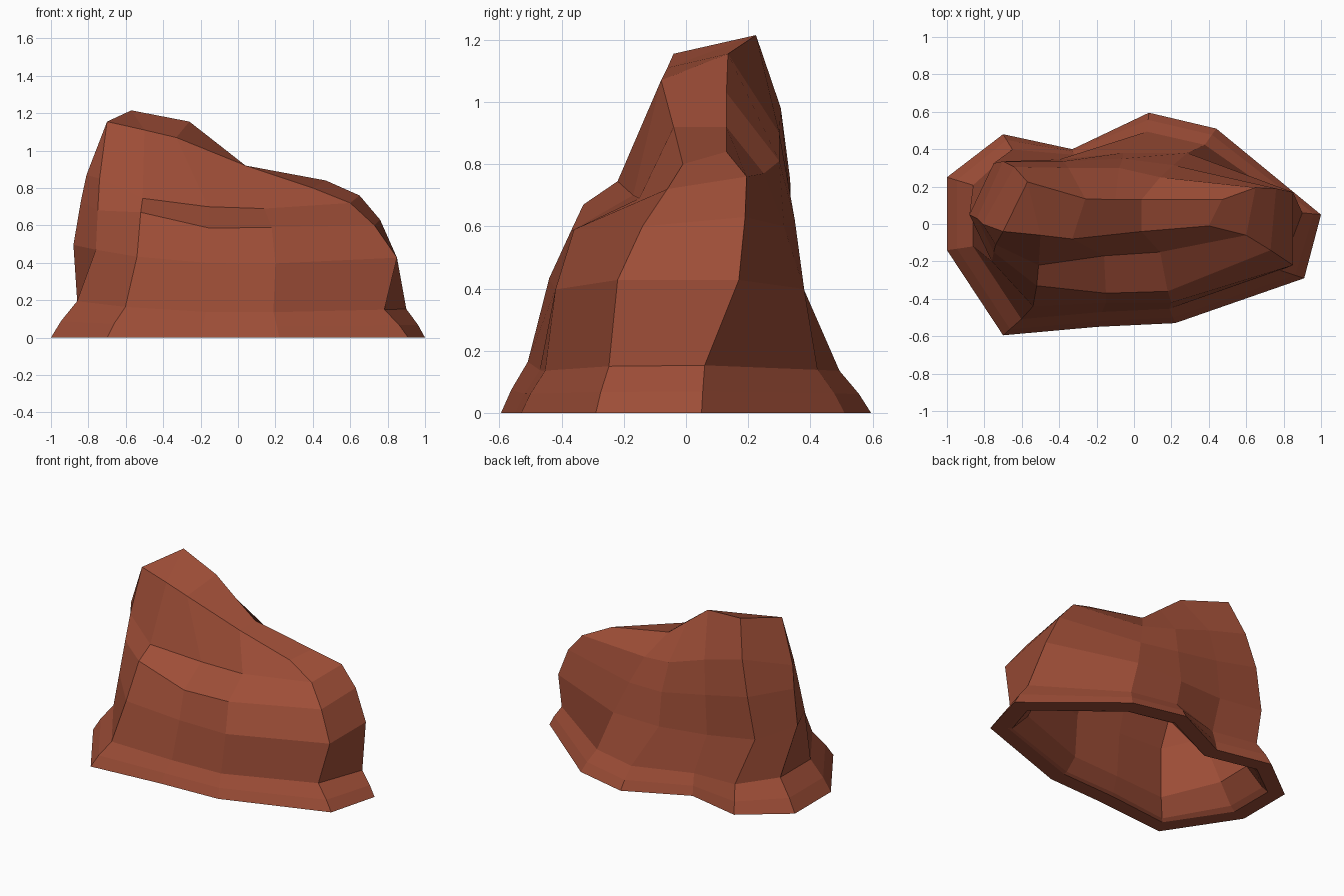
import bpy, bmesh
from mathutils import Vector

if "Cube" in bpy.data.objects:
    bpy.data.objects.remove(bpy.data.objects["Cube"])

# Cross-sections of the rock: 11 corners each, left end first, anticlockwise
base = [(-1, .25), (-1, -.14), (-.7, -.595), (-.2, -.55), (.22, -.53), (.91, -.29),
        (1, .05), (.44, .51), (.08, .595), (-.33, .4), (-.7, .48)]
waist = [(-.88, .05), (-.76, -.2), (-.54, -.44), (-.15, -.42), (.2, -.42), (.85, -.22),
         (.85, .17), (.285, .38), (-.06, .38), (-.4, .345), (-.75, .325)]
shoulder = [(-.84, .03, .73), (-.75, -.15, .68), (-.52, -.33, .67), (-.15, -.37, .585),
            (.18, -.36, .59), (.73, -.14, .6), (.76, .19, .63), (.21, .315, .6),
            (-.06, .35, .62), (-.38, .335, .68), (-.7, .335, .75)]
ledge = [(-.81, 0, .87), (-.74, -.11, .85), (-.51, -.22, .745), (-.16, -.17, .7),
         (.14, -.15, .69), (.6, -.06, .72), (.65, .195, .76), (.14, .25, .77),
         (-.08, .3, .81), (-.35, .3, .9), (-.64, .305, .98)]
crest = [(-.7, -.04, 1.155), (-.7, -.04, 1.155), (-.5, -.06, 1.11), (-.33, -.08, 1.07),
         (.04, -.04, .92), (.4, -.01, .8), (.47, .13, .84), (.04, .13, .92),
         (-.1, .13, 1.03), (-.26, .135, 1.155), (-.57, .225, 1.215)]
WALL = .1


def rise(x, left, right):
    """Rings climb slightly towards both ends."""
    return x * x * (left if x < 0 else right)


# Foot above the flared skirt
ground = [Vector((x, y, 0)) for x, y in base]
foot = [Vector((x * .86, y * (.83 if y > 0 else .855), .135 + rise(x, .06, .018)))
        for x, y in base]
foot[6].xy = (.9, .06)
foot[9].xy = (-.32, .37)
foot[10].x = -.65
skirt = [g * .62 + f * .38 for g, f in zip(ground, foot)]
for s, f in zip(skirt, foot):
    s.z = f.z * .45

rings = [ground, skirt, foot,
         [Vector((x, y, .395 + rise(x, .13, .045))) for x, y in waist],
         shoulder, ledge, crest]

# Outer skin
bm = bmesh.new()
loops = [[bm.verts.new(p) for p in r] for r in rings]
for a, b in zip(loops, loops[1:]):
    for i in range(len(a)):
        j = (i + 1) % len(a)
        bm.faces.new((a[i], a[j], b[j], b[i]))
t = loops[-1]
for ids in ((0, 1, 2, 10), (2, 3, 9, 10), (3, 4, 7, 8, 9), (4, 5, 6, 7)):
    bm.faces.new([t[i] for i in ids])
bmesh.ops.remove_doubles(bm, verts=bm.verts, dist=.001)
bmesh.ops.recalc_face_normals(bm, faces=bm.faces)
bm.normal_update()

# Hollow underside: the skin copied inward by the wall thickness
inward = {}
for v in bm.verts:
    n = v.normal.copy()
    if v.co.z < .001:
        n = Vector((n.x, n.y, 0)).normalized()
    p = v.co - n * WALL * min(1.25, v.calc_shell_factor())
    p.z = max(p.z, 0)
    inward[v] = p
skin = list(bm.faces)
rim = [e for e in bm.edges if e.is_boundary]
copy = {v: bm.verts.new(p) for v, p in inward.items()}
for f in skin:
    bm.faces.new([copy[v] for v in reversed(f.verts)])

# Flat rim between outer and inner skins
for e in rim:
    a, b = e.verts
    bm.faces.new((a, b, copy[b], copy[a]))
bmesh.ops.recalc_face_normals(bm, faces=bm.faces)

mesh = bpy.data.meshes.new("rock")
bm.to_mesh(mesh)
bm.free()
rock = bpy.data.objects.new("rock", mesh)
bpy.context.collection.objects.link(rock)

mat = bpy.data.materials.new("red_stone")
mat.diffuse_color = (.34, .075, .038, 1)
mat.use_nodes = True
mat.node_tree.nodes["Principled BSDF"].inputs["Base Color"].default_value = mat.diffuse_color
mesh.materials.append(mat)
